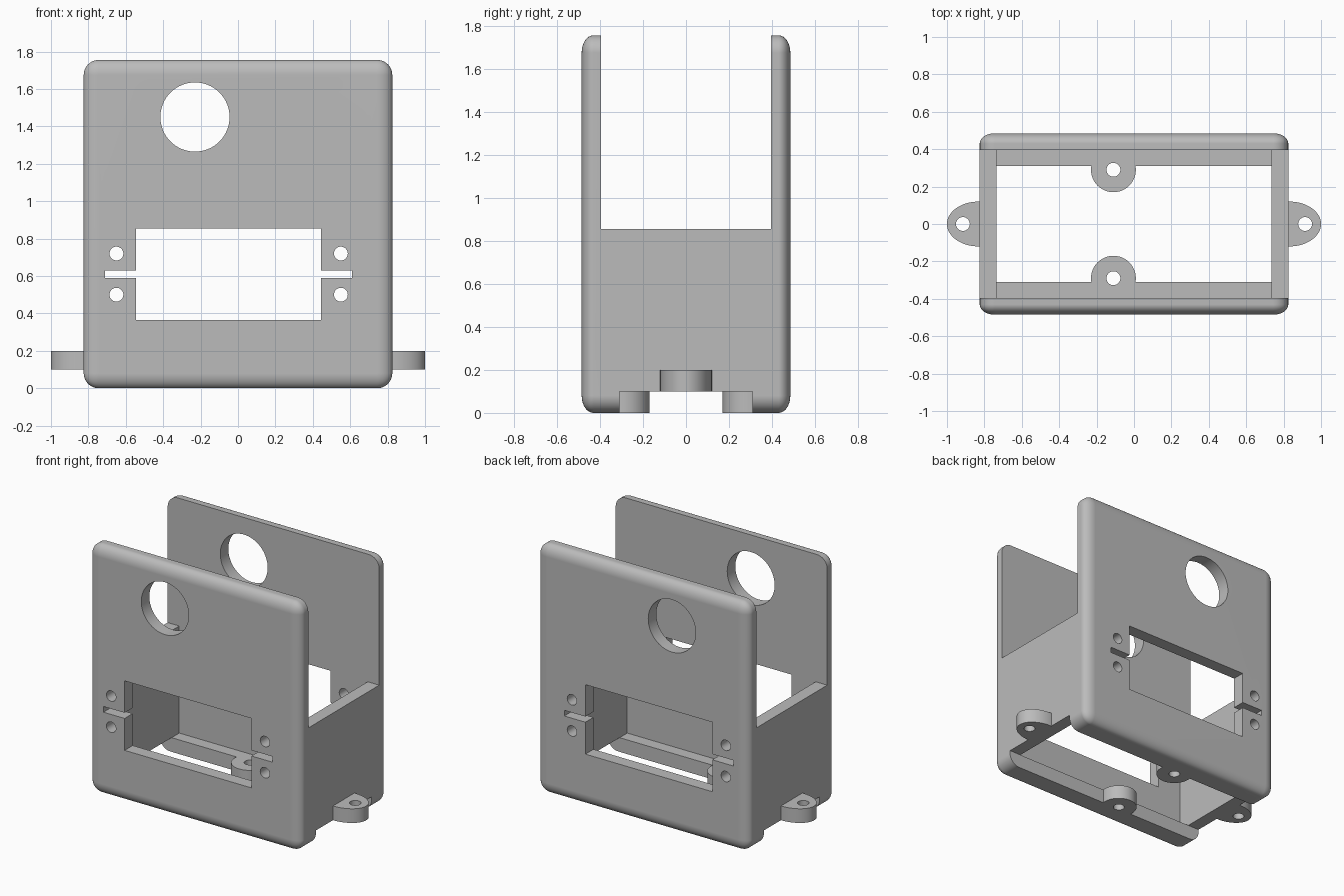
import bpy, bmesh, math
from mathutils import Matrix, Vector

if "Cube" in bpy.data.objects:
    bpy.data.objects.remove(bpy.data.objects["Cube"], do_unlink=True)

grey = bpy.data.materials.new("light grey plastic")
grey.use_nodes = True
grey.diffuse_color = (0.5, 0.5, 0.5, 1)
grey.node_tree.nodes["Principled BSDF"].inputs["Base Color"].default_value = (0.5, 0.5, 0.5, 1)


def finish(name, bm):
    bmesh.ops.recalc_face_normals(bm, faces=bm.faces)
    mesh = bpy.data.meshes.new(name)
    bm.to_mesh(mesh)
    bm.free()
    obj = bpy.data.objects.new(name, mesh)
    bpy.context.collection.objects.link(obj)
    mesh.materials.append(grey)
    return obj


def box(name, low, high, radius=0, squash=1):
    """Box between two corners; the optional fillet is squashed along y."""
    bm = bmesh.new()
    bmesh.ops.create_cube(bm, size=1)
    low, high = Vector(low), Vector(high)
    size = high - low
    bmesh.ops.scale(bm, vec=(size.x, size.y / squash, size.z), verts=bm.verts)
    if radius:
        bmesh.ops.bevel(bm, geom=bm.edges[:], offset=radius, segments=8,
                        profile=0.5, affect='EDGES')
    bmesh.ops.scale(bm, vec=(1, squash, 1), verts=bm.verts)
    bmesh.ops.translate(bm, vec=(low + high) / 2, verts=bm.verts)
    return finish(name, bm)


def cylinder(name, centre, radius, depth, axis='Z', segments=48):
    bm = bmesh.new()
    bmesh.ops.create_cone(bm, cap_ends=True, segments=segments,
                          radius1=radius, radius2=radius, depth=depth)
    if axis == 'Y':
        bm.transform(Matrix.Rotation(math.pi / 2, 4, 'X'))
    bmesh.ops.translate(bm, vec=centre, verts=bm.verts)
    return finish(name, bm)


def combine(target, tool, operation='DIFFERENCE'):
    """Apply a boolean and remove the tool object."""
    mod = target.modifiers.new("boolean", 'BOOLEAN')
    mod.operation, mod.solver, mod.object = operation, 'EXACT', tool
    bpy.context.view_layer.objects.active = target
    bpy.ops.object.modifier_apply(modifier=mod.name)
    bpy.data.objects.remove(tool, do_unlink=True)


def shade(obj):
    bpy.ops.object.select_all(action='DESELECT')
    obj.select_set(True)
    bpy.context.view_layer.objects.active = obj
    bpy.ops.object.shade_smooth_by_angle(angle=math.radians(30))
    normals = obj.modifiers.new("flat face normals", 'WEIGHTED_NORMAL')
    normals.keep_sharp = True


# Rounded housing, hollowed to two plates, two low side walls and floor ledges
housing = box("housing", (-0.825, -0.485, 0), (0.825, 0.485, 1.755), 0.08, 0.68)
combine(housing, box("cavity", (-0.735, -0.395, 0.1), (0.735, 0.395, 3)))
combine(housing, box("side_opening", (-2, -0.395, 0.855), (2, 0.395, 3)))
combine(housing, box("floor_channel", (-2, -0.31, -1), (2, 0.31, 0.1)))

# Screw bosses on the floor ledges
SCREW = 0.037
for side in (-1, 1):
    combine(housing, cylinder("boss", (-0.11, side * 0.29, 0.05), 0.12, 0.1), 'UNION')
for side in (-1, 1):
    combine(housing, cylinder("boss_hole", (-0.11, side * 0.29, 0.05), SCREW, 0.3))

# Openings through both plates: window, cable slots, round port, screw holes
combine(housing, box("window", (-0.545, -1, 0.365), (0.445, 1, 0.855)))
combine(housing, box("slot", (-0.71, -1, 0.59), (0.61, 1, 0.63)))
combine(housing, cylinder("port", (-0.23, 0, 1.45), 0.185, 2, 'Y', 64))
for x in (-0.65, 0.55):
    for z in (0.5, 0.72):
        combine(housing, cylinder("plate_hole", (x, 0, z), SCREW, 2, 'Y', 32))
shade(housing)

# Half-oval mounting ears on the side walls
for side, label in ((-1, "right"), (1, "left")):
    bm = bmesh.new()
    steps = 32
    rim = [(0.8, -0.12)]
    for i in range(steps + 1):
        a = math.pi * (i / steps - 0.5)
        rim.append((0.83 + 0.17 * math.cos(a), 0.12 * math.sin(a)))
    rim.append((0.8, 0.12))
    face = bm.faces.new([bm.verts.new((side * x, y, 0.1)) for x, y in rim])
    top = bmesh.ops.extrude_face_region(bm, geom=[face])["geom"]
    bmesh.ops.translate(bm, vec=(0, 0, 0.1),
                        verts=[v for v in top if isinstance(v, bmesh.types.BMVert)])
    ear = finish(label + "_mounting_ear", bm)
    combine(ear, cylinder("ear_hole", (side * 0.915, 0, 0.15), SCREW, 0.5, 'Z', 32))
    shade(ear)
